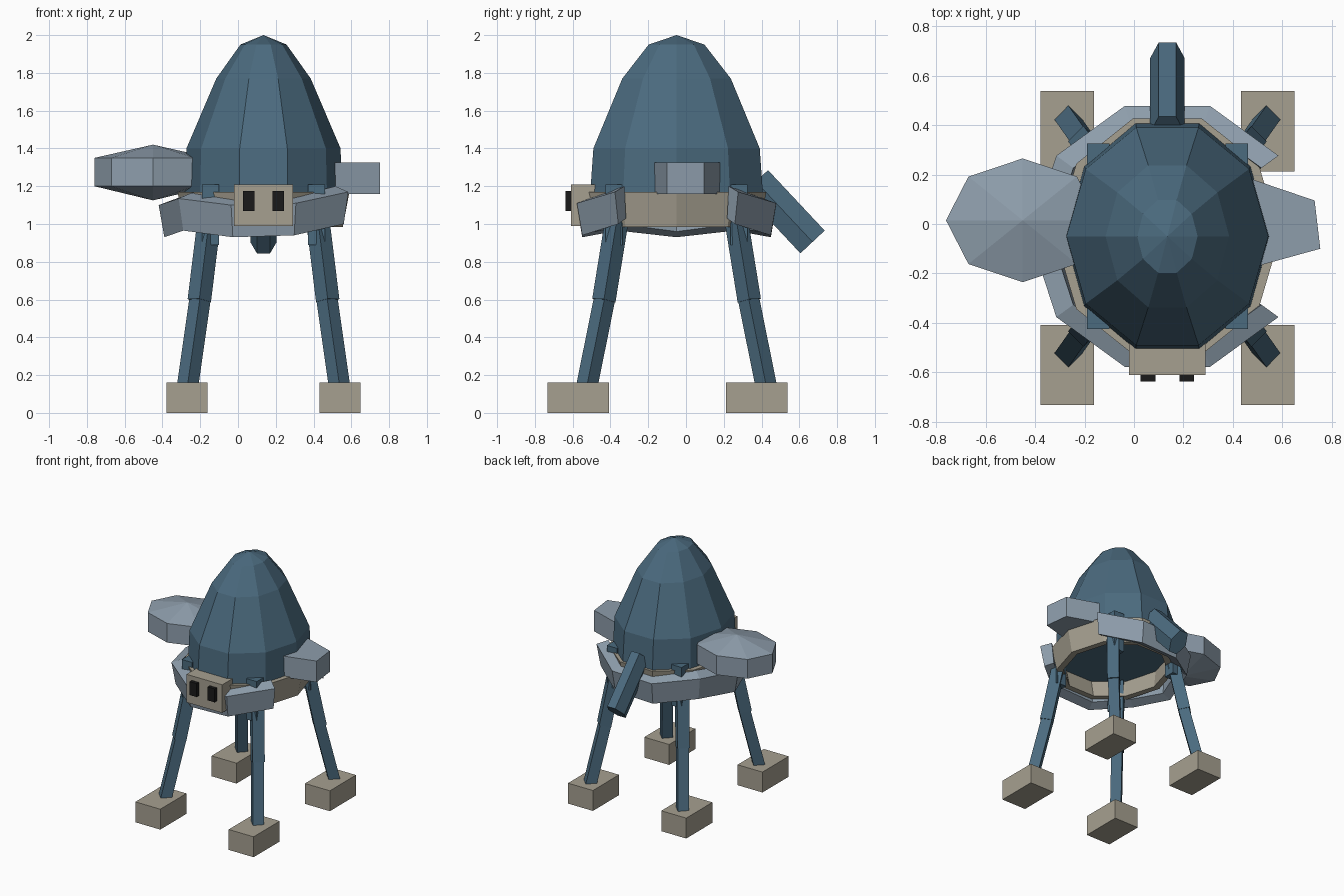
import bpy, bmesh
from math import cos, sin, tau
from mathutils import Vector, Matrix

if "Cube" in bpy.data.objects:
    bpy.data.objects.remove(bpy.data.objects["Cube"])

CX, CY = 0.135, -0.05      # body axis


def mat(name, col):
    m = bpy.data.materials.new(name)
    m.diffuse_color = (*col, 1)
    m.use_nodes = True
    m.node_tree.nodes["Principled BSDF"].inputs["Base Color"].default_value = m.diffuse_color
    return m


BLUE = mat("dark_blue", (0.07, 0.145, 0.21))
GREY = mat("pale_blue", (0.27, 0.34, 0.41))
BEIGE = mat("beige", (0.38, 0.35, 0.28))
BLACK = mat("black", (0.01, 0.01, 0.01))


def finish(name, bm, m):
    bmesh.ops.recalc_face_normals(bm, faces=bm.faces[:])
    me = bpy.data.meshes.new(name)
    bm.to_mesh(me)
    bm.free()
    me.materials.append(m)
    ob = bpy.data.objects.new(name, me)
    bpy.context.collection.objects.link(ob)
    return ob


def box(name, lo, hi, m):
    lo, hi = Vector(lo), Vector(hi)
    bm = bmesh.new()
    bmesh.ops.create_cube(bm, size=1, matrix=Matrix.Translation((lo + hi) / 2) @ Matrix.Diagonal((*(hi - lo), 1)))
    return finish(name, bm, m)


def loft(name, rings, m, closed=False):
    """Skin equal-length rings; cap the ends, or join last to first."""
    bm = bmesh.new()
    vs = [[bm.verts.new(p) for p in r] for r in rings]
    pairs = list(zip(vs, vs[1:])) + ([(vs[-1], vs[0])] if closed else [])
    for a, b in pairs:
        for i in range(len(a)):
            j = (i + 1) % len(a)
            bm.faces.new((a[i], a[j], b[j], b[i]))
    if not closed:
        bm.faces.new(vs[0])
        bm.faces.new(vs[-1])
    bmesh.ops.remove_doubles(bm, verts=bm.verts[:], dist=1e-5)
    return finish(name, bm, m)


def ellipse(cx, cy, z, rx, ry, n):
    return [(cx + rx * cos(tau * i / n), cy + ry * sin(tau * i / n), z) for i in range(n)]


def beam(name, a, b, section, up, m):
    """Straight bar from a to b with a cross-section given as (side, up) points."""
    a, b = Vector(a), Vector(b)
    d = (b - a).normalized()
    s = d.cross(Vector(up)).normalized()
    u = s.cross(d)
    return loft(name, [[p + s * x + u * y for x, y in section] for p in (a, b)], m)


# Domed shell
profile = [(1.12, .405, .475), (1.17, .415, .48), (1.4, .408, .463), (1.77, .25, .302), (1.95, .122, .155)]
rings = [ellipse(CX, CY, z, rx, ry, 10) for z, rx, ry in profile]
rings.append(ellipse(CX, CY, 2.0, 1e-7, 1e-7, 10))
loft("dome_shell", rings, BLUE)

# Beige rim below the dome
loft("rim", [list(q) for q in zip(
    ellipse(CX, CY, 1.17, .455, .50, 10), ellipse(CX, CY, 0.985, .42, .46, 10),
    ellipse(CX, CY, 0.985, .37, .41, 10), ellipse(CX, CY, 1.17, .39, .45, 10))], BEIGE, closed=True)

# Open skirt band around the rim, leaving the right side free
low = {1: 1.0, 2: .94, 3: .93, 4: .965, 5: .93}
band = []
for i in range(1, 10):
    a, zb = tau * i / 10, low[min(i, 10 - i)]
    band.append([(CX + r * cos(a), CY + r * sin(a), z) for r, z in
                 ((.555, zb + .17), (.525, zb), (.455, zb + .03), (.47, zb + .20))])
loft("skirt_band", band, GREY)

# Face plate and eyes
box("face_plate", (-.02, -.61, .99), (.29, -.48, 1.21), BEIGE)
for x in (.057, .213):
    box("eye", (x - .03, -.637, 1.07), (x + .03, -.60, 1.175), BLACK)

# Legs with hip blocks and feet
for sx in (-1, 1):
    for sy in (-1, 1):
        tag = ("front" if sy < 0 else "back") + ("_left" if sx < 0 else "_right")
        hx, hy = CX + sx * .28, CY + sy * .33
        box(tag + "_hip", (hx - .045, hy - .045, .89), (hx + .045, hy + .045, 1.21), BLUE)

        def at(dx, dy, z):
            return (CX + sx * dx, CY + sy * dy, z)
        for part, p, q, w in (("_upper_leg", at(.275, .30, 1.12), at(.34, .385, .595), .044),
                              ("_lower_leg", at(.335, .38, .61), at(.402, .475, .14), .04)):
            sq = [(-w, -w), (w, -w), (w, w), (-w, w)]
            beam(tag + part, p, q, sq, (sx, sy, 0), BLUE)
        fx, fy = CX + sx * .405, (-.57 if sy < 0 else .375)
        box(tag + "_foot", (fx - .108, fy - .162, 0), (fx + .108, fy + .162, .16), BEIGE)

# Tail
hexagon = [(.07 * cos(tau * i / 6), .088 / .866 * sin(tau * i / 6)) for i in range(6)]
beam("tail", (CX, .37, 1.225), (CX, .67, .905), hexagon, (0, 0, 1), BLUE)

# Large faceted disc on the left
loft("left_disc", [ellipse(-.45, .015, z, r * .31, r * .25, 8)
                   for z, r in ((1.125, 1e-6), (1.2, 1), (1.35, 1), (1.42, 1e-6))], GREY)

# Stub block on the right
stub = [(.48, .18), (.73, .095), (.753, -.1), (.48, -.175)]
loft("right_stub", [[(x, y, z) for x, y in stub] for z in (1.16, 1.325)], GREY)
